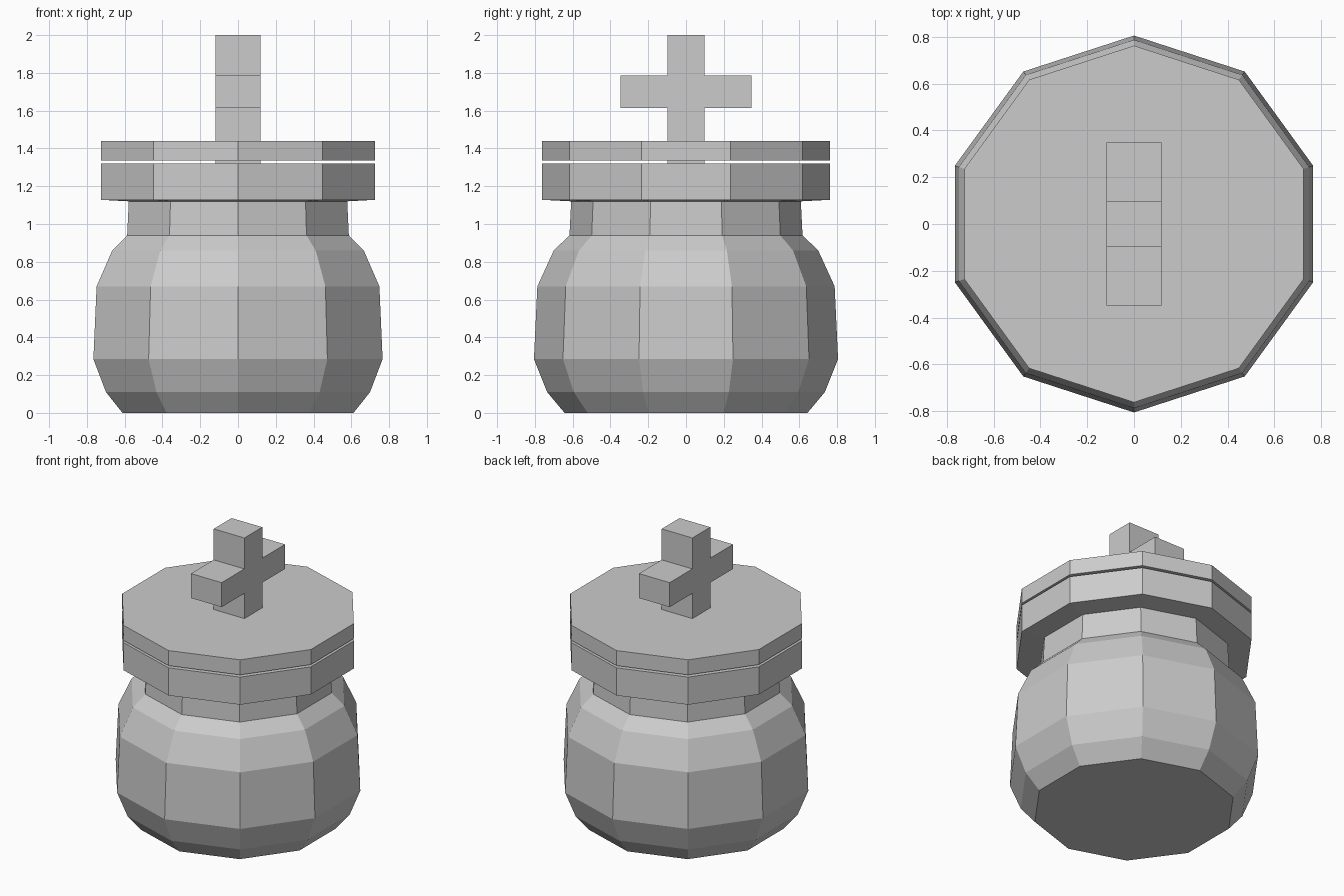
import bpy, bmesh
from math import cos, sin, tau

if "Cube" in bpy.data.objects:
    bpy.data.objects.remove(bpy.data.objects["Cube"], do_unlink=True)

SIDES = 10

grey = bpy.data.materials.new("plain_grey")
grey.use_nodes = True
grey.diffuse_color = (0.6, 0.6, 0.6, 1)
grey.node_tree.nodes["Principled BSDF"].inputs["Base Color"].default_value = (0.6, 0.6, 0.6, 1)


def finish(name, bm):
    bmesh.ops.recalc_face_normals(bm, faces=bm.faces)
    mesh = bpy.data.meshes.new(name)
    bm.to_mesh(mesh)
    bm.free()
    mesh.materials.append(grey)
    obj = bpy.data.objects.new(name, mesh)
    bpy.context.collection.objects.link(obj)
    return obj


def lathe(name, profile):
    """Faceted closed solid from (radius, height) pairs, with a corner to the front."""
    bm = bmesh.new()
    rings = []
    for r, z in profile:
        rings.append([bm.verts.new((r * sin(tau * i / SIDES), -r * cos(tau * i / SIDES), z))
                      for i in range(SIDES)])
    for low, high in zip(rings, rings[1:]):
        for i in range(SIDES):
            j = (i + 1) % SIDES
            bm.faces.new((low[i], low[j], high[j], high[i]))
    bm.faces.new(rings[0])
    bm.faces.new(rings[-1])
    return finish(name, bm)


# Rounded jar with neck and overhanging rim
lathe("jar_body", [(0.643, 0), (0.735, 0.11), (0.805, 0.285), (0.787, 0.67),
                   (0.7, 0.86), (0.617, 0.94), (0.608, 1.12), (0.762, 1.128), (0.762, 1.32)])

# Flat lid, hovering just over the rim
lathe("lid", [(0.762, 1.335), (0.762, 1.44)])

# Cross-shaped handle, extruded along x
half_outline = [(0.098, 1.32), (0.098, 1.615), (0.348, 1.615),
                (0.348, 1.785), (0.098, 1.785), (0.098, 2.0)]
outline = half_outline + [(-y, z) for y, z in reversed(half_outline)]
bm = bmesh.new()
face = bm.faces.new([bm.verts.new((-0.118, y, z)) for y, z in outline])
extruded = bmesh.ops.extrude_face_region(bm, geom=[face])
bmesh.ops.translate(bm, vec=(0.236, 0, 0),
                    verts=[g for g in extruded["geom"] if isinstance(g, bmesh.types.BMVert)])
# The starting face may be left in place as the far cap or removed; ensure it is closed
if any(e.is_boundary for e in bm.edges):
    bmesh.ops.holes_fill(bm, edges=[e for e in bm.edges if e.is_boundary], sides=0)
finish("cross_handle", bm)
